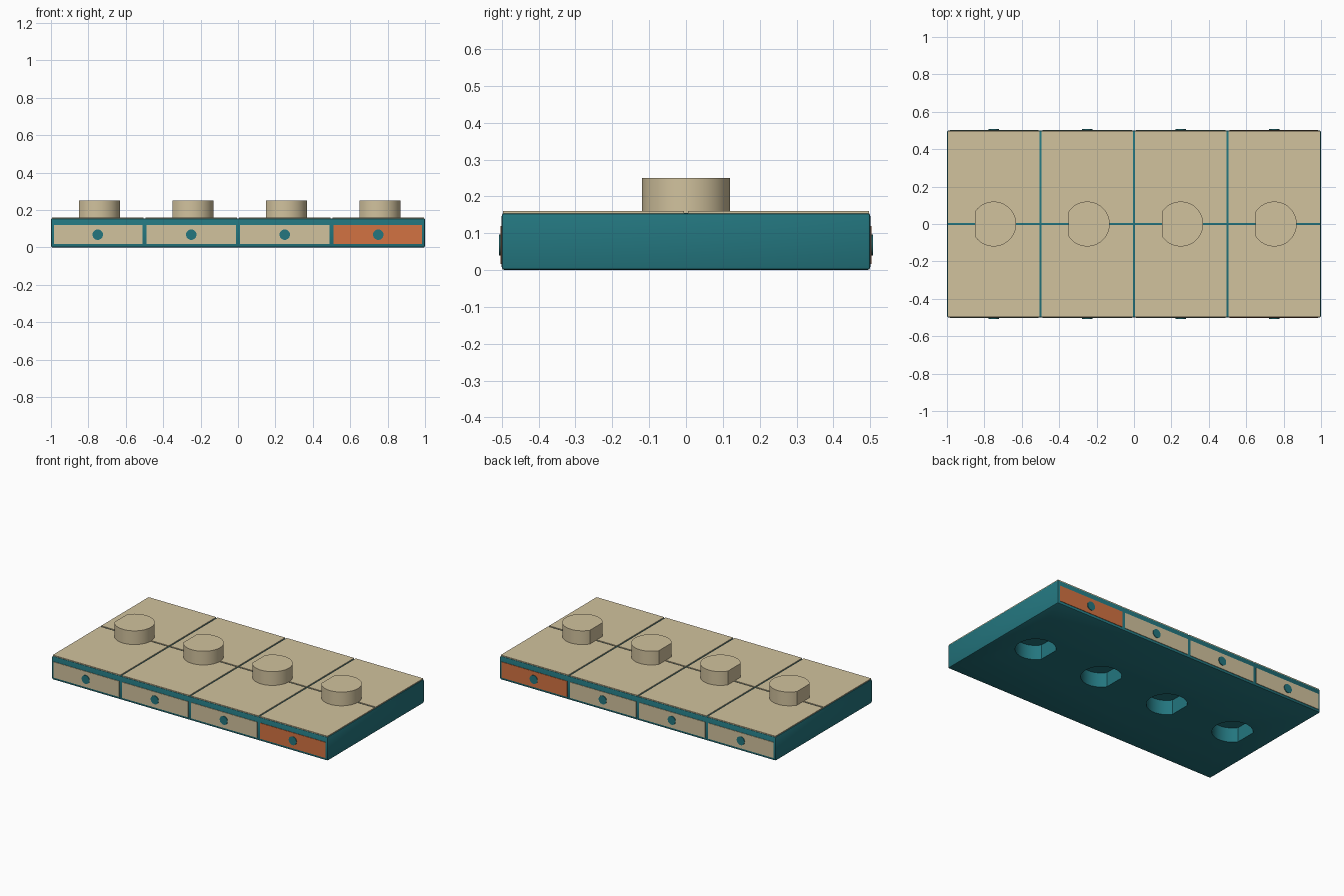
import bpy, bmesh, math
from mathutils import Matrix

if "Cube" in bpy.data.objects:
    bpy.data.objects.remove(bpy.data.objects["Cube"])


def material(name, rgb):
    m = bpy.data.materials.new(name)
    m.diffuse_color = (*rgb, 1)
    m.use_nodes = True
    m.node_tree.nodes["Principled BSDF"].inputs["Base Color"].default_value = m.diffuse_color
    return m


TEAL = material("teal", (0.017, 0.18, 0.21))
TAN = material("tan", (0.64, 0.54, 0.34))
ORANGE = material("orange", (0.65, 0.17, 0.055))


def finish(bm, name, mat):
    bmesh.ops.recalc_face_normals(bm, faces=bm.faces)
    me = bpy.data.meshes.new(name)
    bm.to_mesh(me)
    bm.free()
    ob = bpy.data.objects.new(name, me)
    bpy.context.collection.objects.link(ob)
    me.materials.append(mat)
    return ob


def smooth(ob):
    bpy.ops.object.select_all(action='DESELECT')
    ob.select_set(True)
    bpy.context.view_layer.objects.active = ob
    bpy.ops.object.shade_smooth_by_angle(angle=math.radians(30))


def box(name, lo, hi, mat, bevel=0.0, segments=1):
    bm = bmesh.new()
    bmesh.ops.create_cube(bm, size=1)
    for v in bm.verts:
        v.co = [(a + b) / 2 + c * (b - a) for a, b, c in zip(lo, hi, v.co)]
    if bevel:
        bmesh.ops.bevel(bm, geom=bm.edges[:], offset=bevel, segments=segments,
                        profile=0.5, affect='EDGES')
    return finish(bm, name, mat)


def d_profile(bm, x, z0, z1, r=0.12, flat=0.10, n=56):
    # circle with its -x side cut straight, extruded upward
    a = math.acos(-flat / r)
    pts = [(-a + 2 * a * i / n) for i in range(n + 1)]
    f = bm.faces.new([bm.verts.new((x + r * math.cos(t), r * math.sin(t), z0)) for t in pts])
    top = bmesh.ops.extrude_face_region(bm, geom=[f])["geom"]
    bmesh.ops.translate(bm, vec=(0, 0, z1 - z0),
                        verts=[v for v in top if isinstance(v, bmesh.types.BMVert)])


CENTRES = (-0.75, -0.25, 0.25, 0.75)

# base block with keyed sockets in the underside
base = box("base_block", (-1, -0.5, 0), (1, 0.5, 0.155), TEAL, 0.008, 2)
bm = bmesh.new()
for x in CENTRES:
    d_profile(bm, x, -0.05, 0.095)
cutter = finish(bm, "socket_cutter", TEAL)
cutter.hide_render = True
mod = base.modifiers.new("sockets", 'BOOLEAN')
mod.operation, mod.object, mod.solver = 'DIFFERENCE', cutter, 'EXACT'
bpy.context.view_layer.objects.active = base
bpy.ops.object.modifier_apply(modifier=mod.name)
bpy.data.objects.remove(cutter)
smooth(base)

for i, x in enumerate(CENTRES, 1):
    # keyed stud
    bm = bmesh.new()
    d_profile(bm, x, 0.15, 0.25)
    smooth(finish(bm, f"stud_{i}", TAN))

    # panel ends stay inside the rounded ends of the block
    x0 = x - (0.235 if i == 1 else 0.24)
    x1 = x + (0.235 if i == 4 else 0.24)
    for side, s in (("front", -1), ("back", 1)):
        # top tile
        y0, y1 = sorted((s * 0.005, s * 0.496))
        box(f"top_tile_{side}_{i}", (x - 0.245, y0, 0.15), (x + 0.245, y1, 0.16), TAN)
        # inset edge panel, orange at the +x end
        y0, y1 = sorted((s * 0.49, s * 0.503))
        box(f"{side}_panel_{i}", (x0, y0, 0.017), (x1, y1, 0.12),
            ORANGE if i == 4 else TAN)
        # round button
        bm = bmesh.new()
        bmesh.ops.create_cone(bm, cap_ends=True, segments=24, radius1=0.028,
                              radius2=0.028, depth=0.016,
                              matrix=Matrix.Translation((x, s * 0.499, 0.068))
                              @ Matrix.Rotation(math.pi / 2, 4, 'X'))
        smooth(finish(bm, f"{side}_button_{i}", TEAL))
